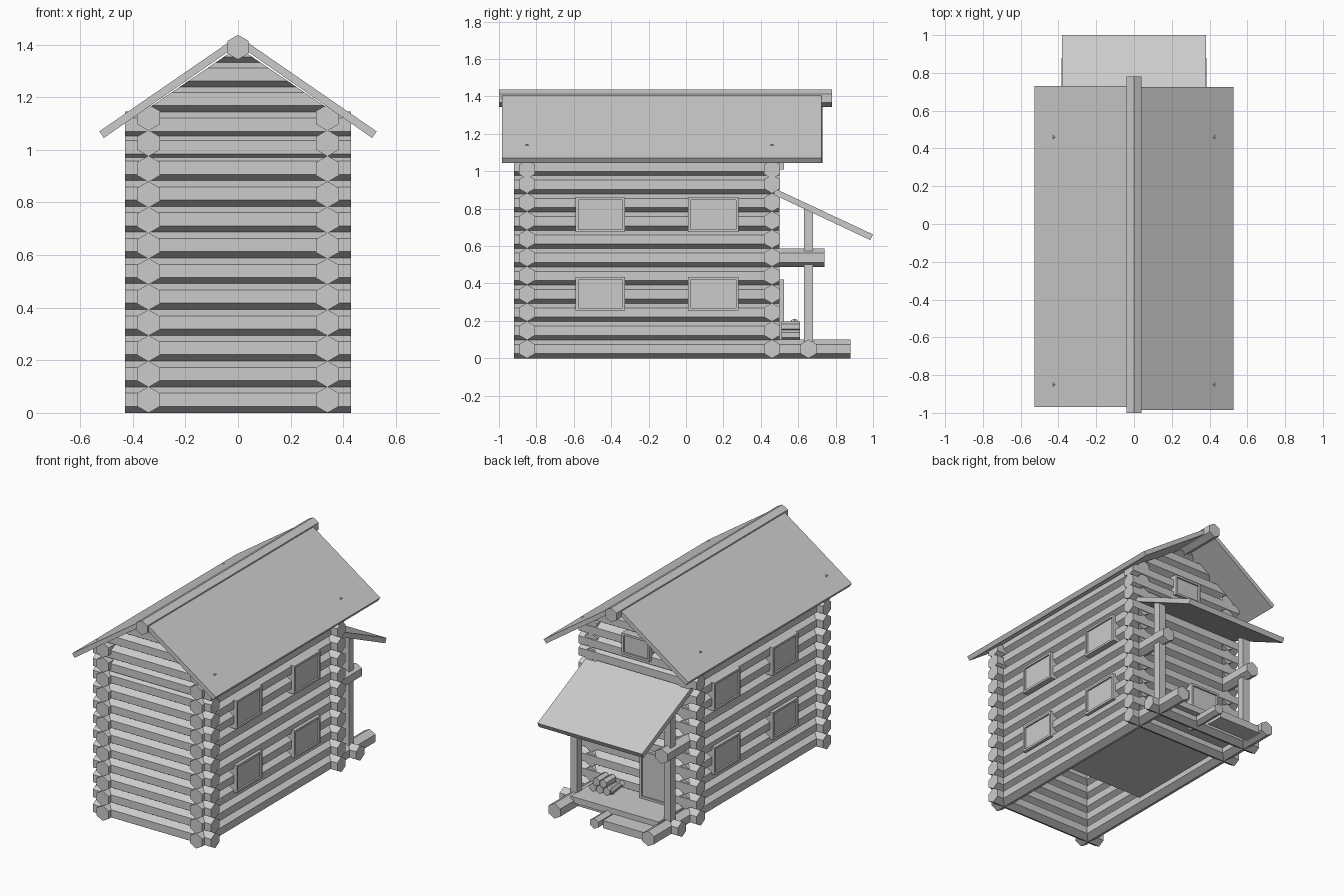
import bpy, bmesh, math
from mathutils import Vector, Matrix

if "Cube" in bpy.data.objects:
    bpy.data.objects.remove(bpy.data.objects["Cube"])


def prism(name, pts, axis, a, b):
    """Extrude a 2D profile along an axis: 'x' uses (y,z), 'y' uses (x,z), 'z' uses (x,y)."""
    def place(p, t):
        return {'x': (t, p[0], p[1]), 'y': (p[0], t, p[1]), 'z': (p[0], p[1], t)}[axis]
    bm = bmesh.new()
    lo = [bm.verts.new(place(p, a)) for p in pts]
    hi = [bm.verts.new(place(p, b)) for p in pts]
    n = len(pts)
    bm.faces.new(lo)
    bm.faces.new(hi)
    for i in range(n):
        j = (i + 1) % n
        bm.faces.new((lo[i], lo[j], hi[j], hi[i]))
    bmesh.ops.recalc_face_normals(bm, faces=bm.faces)
    me = bpy.data.meshes.new(name)
    bm.to_mesh(me)
    bm.free()
    ob = bpy.data.objects.new(name, me)
    bpy.context.collection.objects.link(ob)
    return ob


def box(name, x0, x1, y0, y1, z0, z1):
    return prism(name, [(x0, y0), (x1, y0), (x1, y1), (x0, y1)], 'z', z0, z1)


def log(name, axis, u, v, a, b, r=0.05):
    """Six-sided log with a corner pointing up."""
    pts = [(u + r * math.sin(k * math.pi / 3), v + r * math.cos(k * math.pi / 3)) for k in range(6)]
    return prism(name, pts, axis, a, b)


def clip(ob, co, no):
    """Cut off the part of a mesh on the positive side of a plane and cap it."""
    bm = bmesh.new()
    bm.from_mesh(ob.data)
    res = bmesh.ops.bisect_plane(bm, geom=bm.verts[:] + bm.edges[:] + bm.faces[:], dist=1e-5,
                                 plane_co=co, plane_no=no, clear_outer=True)
    edges = [e for e in res['geom_cut'] if isinstance(e, bmesh.types.BMEdge)]
    if edges:
        bmesh.ops.holes_fill(bm, edges=edges)
    bmesh.ops.recalc_face_normals(bm, faces=bm.faces)
    bm.to_mesh(ob.data)
    bm.free()


def panel(name, axis, side, wall, u0, u1, v0, v1, out=0.022, border=0.014):
    """Framed panel on a wall facing +/- axis."""
    def rect(part, a0, a1, b0, b1, depth):
        s, e = sorted((side * (wall - 0.03), side * (wall + depth)))
        prism(name + part, [(a0, b0), (a1, b0), (a1, b1), (a0, b1)], axis, s, e)
    rect('_pane', u0 + border, u1 - border, v0 + border, v1 - border, out * 0.5)
    rect('_frame_bottom', u0, u1, v0, v0 + border, out)
    rect('_frame_top', u0, u1, v1 - border, v1, out)
    rect('_frame_near', u0, u0 + border, v0 + border, v1 - border, out)
    rect('_frame_far', u1 - border, u1, v0 + border, v1 - border, out)


# Side walls; the sill and mid logs run on to carry the porch
for side, tag in ((-1, 'left'), (1, 'right')):
    for i in range(12):
        end = {0: 0.88, 5: 0.74}.get(i, 0.50)
        log(f'{tag}_wall_log', 'y', side * 0.34, 0.05 + 0.0975 * i, -0.92, end)

# Front and back walls
rows = [0.098 * i for i in range(10)] + [0.96, 1.045]
for z in rows:
    log('front_wall_log', 'x', -0.85, z + 0.05, -0.43, 0.43)
    log('back_wall_log', 'x', 0.46, z + 0.05, -0.43, 0.43)

# Gable logs trimmed to the roof slope
for y, tag in ((-0.85, 'front'), (0.46, 'back')):
    for z in (1.143, 1.236, 1.328):
        g = log(f'{tag}_gable_log', 'x', y, z + 0.05, -0.34, 0.34)
        for s in (-1, 1):
            clip(g, (0, 0, 1.39), (0.68 * s, 0, 1))

# Roof slabs and ridge beam
for s, tag, y0, y1 in ((-1, 'left', -0.97, 0.73), (1, 'right', -0.985, 0.725)):
    prism(f'{tag}_roof', [(0, 1.433), (s * 0.527, 1.07), (s * 0.51, 1.045), (0, 1.399)], 'y', y0, y1)
log('ridge_beam', 'y', 0, 1.39, -1.0, 0.78, 0.047)

# Side windows
for s, tag in ((-1, 'left'), (1, 'right')):
    for y0, y1 in ((-0.59, -0.325), (0.01, 0.28)):
        for z0, z1 in ((0.255, 0.435), (0.675, 0.86)):
            panel(f'{tag}_window', 'x', s, 0.383, y0, y1, z0, z1)

# Attic window and porch door on the back
panel('attic_window', 'y', 1, 0.503, -0.10, 0.10, 1.01, 1.15)
panel('door', 'y', 1, 0.503, -0.25, -0.03, 0.10, 0.42)

# Porch floor, cross log, short joist and step
box('porch_floor', -0.32, 0.32, -0.30, 0.74, 0.06, 0.10)
log('porch_cross_log', 'x', 0.655, 0.05, -0.43, 0.43)
log('short_joist', 'y', 0.05, 0.045, 0.60, 0.88, 0.035)
box('step', -0.31, 0.01, 0.73, 0.85, 0.015, 0.065)

# Porch posts
for s, tag in ((-1, 'left'), (1, 'right')):
    box(f'{tag}_post', s * 0.34 - 0.025, s * 0.34 + 0.025, 0.63, 0.68, 0.07, 0.81)

# Porch roof
prism('porch_roof', [(0.47, 0.91), (1.0, 0.662), (0.985, 0.632), (0.47, 0.875)], 'x', -0.38, 0.38)

# Firewood stack with one leaning piece
for x, z in ((0.15, 0.125), (0.20, 0.125), (0.25, 0.125), (0.175, 0.17), (0.225, 0.17)):
    log('firewood', 'y', x, z, 0.51, 0.61, 0.027)
lean = log('leaning_firewood', 'x', 0, 0, -0.06, 0.06, 0.02)
lean.matrix_world = Matrix.Translation((0.10, 0.58, 0.155)) @ Matrix.Rotation(math.radians(45), 4, 'Y')
